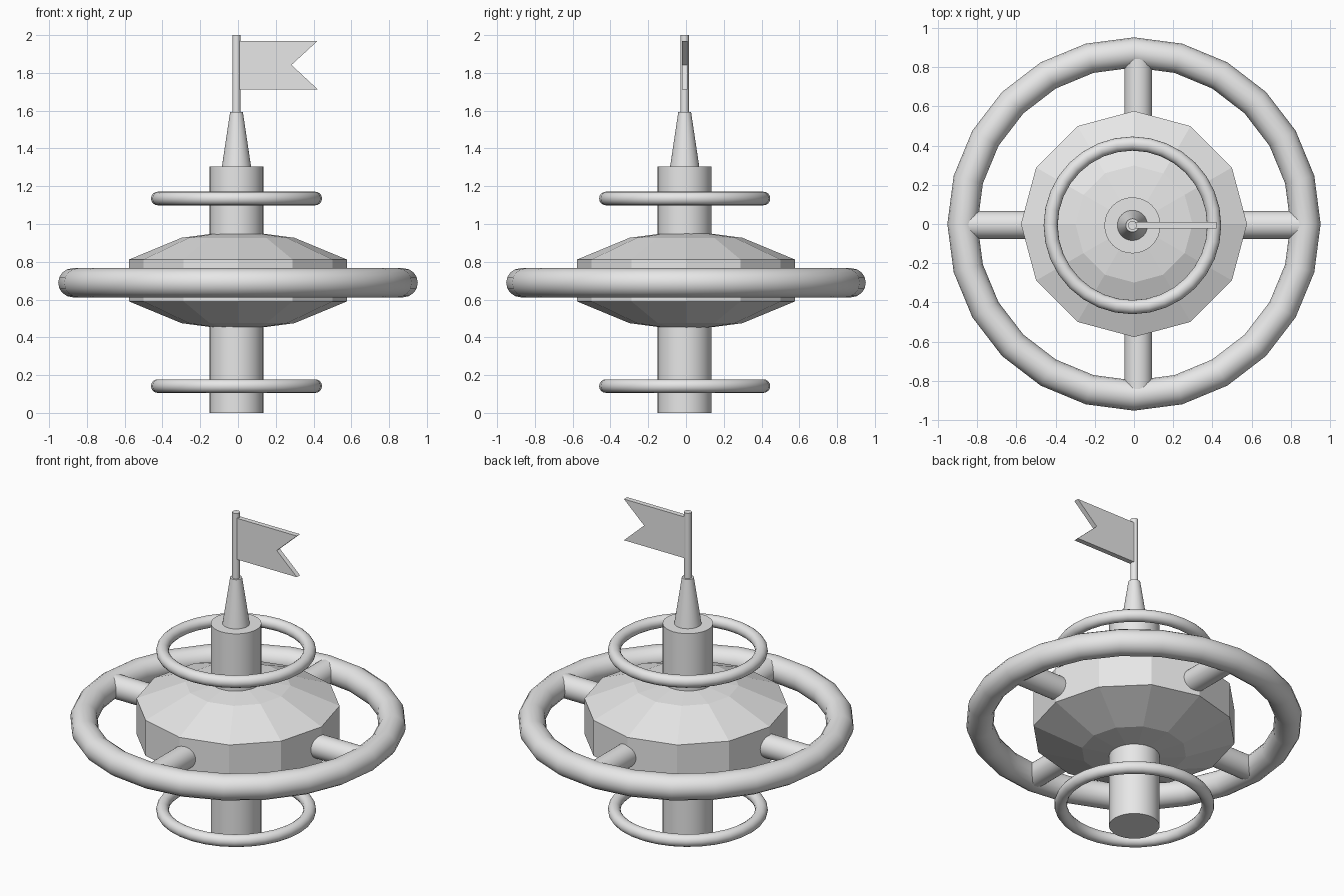
import bpy
import bmesh
import math
from math import sin, cos, radians

cube = bpy.data.objects.get("Cube")
if cube:
    bpy.data.objects.remove(cube, do_unlink=True)

grey = bpy.data.materials.new("light_grey")
grey.use_nodes = True
grey.diffuse_color = (0.8, 0.8, 0.8, 1)
grey.node_tree.nodes["Principled BSDF"].inputs["Base Color"].default_value = (0.8, 0.8, 0.8, 1)

AXIS = (-0.008, -0.007)   # the mast sits a hair off centre
RING_Z = 0.689


def finish(name, smooth=True):
    obj = bpy.context.object
    obj.name = obj.data.name = name
    obj.data.materials.clear()
    obj.data.materials.append(grey)
    if smooth:
        bpy.ops.object.shade_smooth_by_angle(angle=radians(40))
    return obj


def tapered(name, z0, z1, r0, r1):
    """Upright cylinder or cone on the mast axis."""
    bpy.ops.mesh.primitive_cone_add(vertices=32, radius1=r0, radius2=r1, depth=z1 - z0,
                                    location=(*AXIS, (z0 + z1) / 2))
    return finish(name)


def ring(name, centre, z, major, minor, segments):
    bpy.ops.mesh.primitive_torus_add(major_radius=major, minor_radius=minor,
                                     major_segments=segments, minor_segments=16,
                                     location=(*centre, z))
    return finish(name)


def from_bmesh(name, bm):
    bmesh.ops.recalc_face_normals(bm, faces=bm.faces)
    mesh = bpy.data.meshes.new(name)
    bm.to_mesh(mesh)
    bm.free()
    obj = bpy.data.objects.new(name, mesh)
    bpy.context.collection.objects.link(obj)
    bpy.context.view_layer.objects.active = obj
    return finish(name, smooth=False)


# Mast, cone and pole
tapered("central_column", 0, 1.305, 0.143, 0.143)
tapered("top_cone", 1.305, 1.592, 0.077, 0.034)
tapered("flag_pole", 1.592, 2.0, 0.022, 0.022)

# Faceted hull: two shallow spherical caps joined by a straight band
R = 1.153
rim = R * cos(radians(30))
profile = [(R * sin(radians(a)), 0.812 + R * cos(radians(a)) - rim) for a in (0, 15, 30)]
profile += [(r, 2 * 0.701 - z) for r, z in reversed(profile)]
bm = bmesh.new()
verts = [bm.verts.new((r, 0, z)) for r, z in profile]
edges = [bm.edges.new(pair) for pair in zip(verts, verts[1:])]
bmesh.ops.spin(bm, geom=verts + edges, cent=(0, 0, 0), axis=(0, 0, 1),
               angle=2 * math.pi, steps=12)
bmesh.ops.remove_doubles(bm, verts=bm.verts, dist=0.0005)
from_bmesh("faceted_hull", bm)

# Rings
ring("main_ring", (0, 0), RING_Z, 0.875, 0.077, 24)
ring("upper_ring", AXIS, 1.135, 0.417, 0.036, 32)
ring("lower_ring", AXIS, 0.142, 0.417, 0.036, 32)

# Spokes reaching from the hull into the main ring
for name, side, axis in (("left", 1, 0), ("right", -1, 0), ("back", 1, 1), ("front", -1, 1)):
    mid = side * 0.62
    place, turn = (((mid, -0.005, RING_Z), (0, math.pi / 2, 0)) if axis == 0
                   else ((0.022, mid, RING_Z), (math.pi / 2, 0, 0)))
    bpy.ops.mesh.primitive_cylinder_add(vertices=32, radius=0.071, depth=0.46,
                                        location=place, rotation=turn)
    finish(name + "_spoke")

# Swallow-tailed flag
outline = [(0, 1.713), (0.422, 1.713), (0.283, 1.842), (0.422, 1.97), (0, 1.97)]
bm = bmesh.new()
face = bm.faces.new([bm.verts.new((x, AXIS[1] - 0.015, z)) for x, z in outline])
extruded = bmesh.ops.extrude_face_region(bm, geom=[face], use_keep_orig=True)
bmesh.ops.translate(bm, vec=(0, 0.031, 0),
                    verts=[v for v in extruded["geom"] if isinstance(v, bmesh.types.BMVert)])
from_bmesh("flag", bm)
